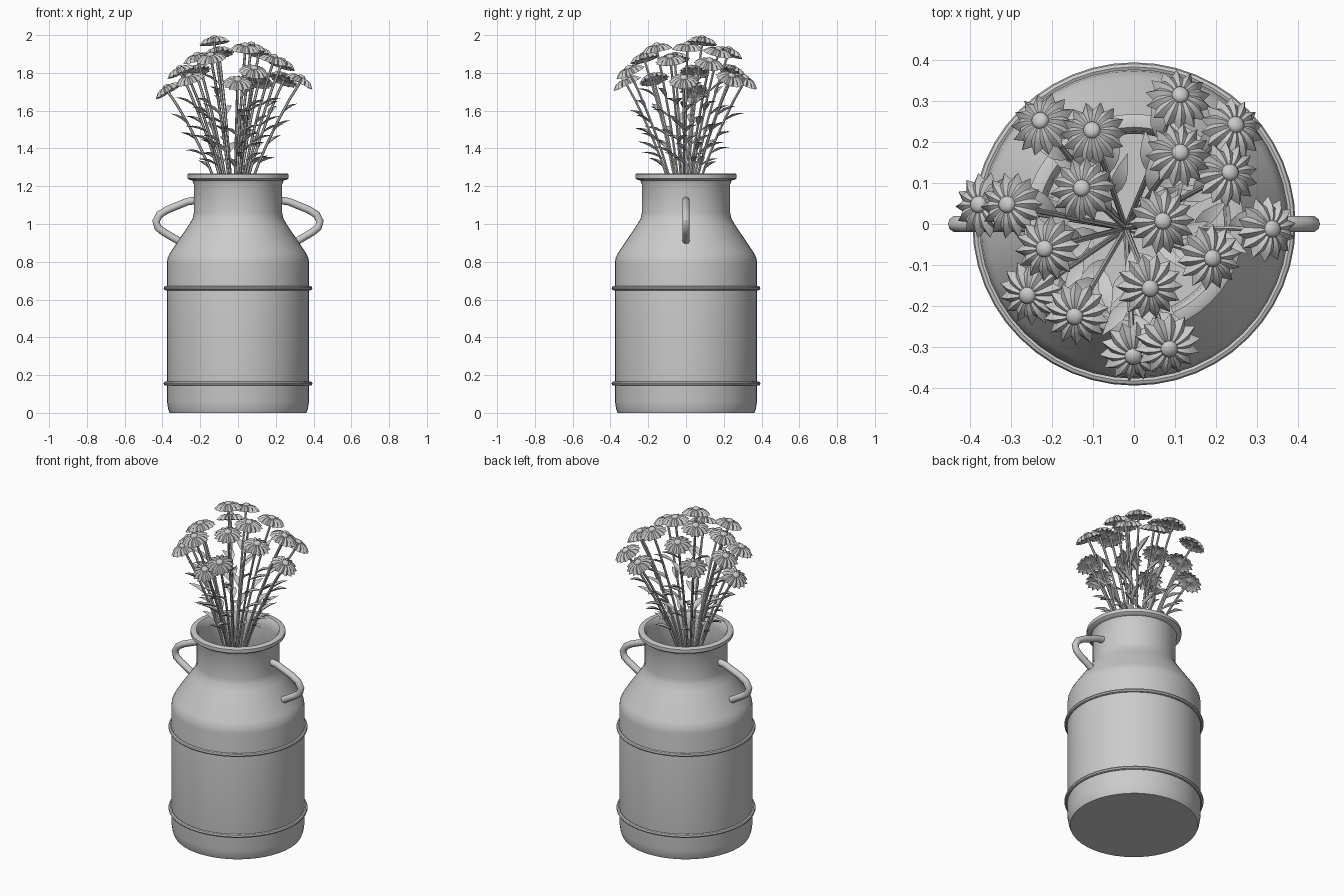
import bpy, bmesh, math, random
from mathutils import Vector

random.seed(4)
cube = bpy.data.objects.get("Cube")
if cube:
    bpy.data.objects.remove(cube)

grey = bpy.data.materials.new("plain grey")
grey.use_nodes = True
COLOR = (0.6, 0.6, 0.6, 1)
grey.diffuse_color = COLOR
grey.node_tree.nodes["Principled BSDF"].inputs["Base Color"].default_value = COLOR


def finish(name, bm, angle=40, recalc=True):
    """Turn a bmesh into a shaded object."""
    if recalc:
        bmesh.ops.recalc_face_normals(bm, faces=bm.faces)
    mesh = bpy.data.meshes.new(name)
    bm.to_mesh(mesh)
    bm.free()
    mesh.materials.append(grey)
    obj = bpy.data.objects.new(name, mesh)
    bpy.context.collection.objects.link(obj)
    bpy.ops.object.select_all(action="DESELECT")
    obj.select_set(True)
    bpy.context.view_layer.objects.active = obj
    bpy.ops.object.shade_smooth_by_angle(angle=math.radians(angle))
    return obj


def lathe(name, profile, closed=False, steps=48):
    """Spin a radius/height profile around the z axis."""
    bm = bmesh.new()
    verts = [bm.verts.new((r, 0, z)) for r, z in profile]
    edges = [bm.edges.new(p) for p in zip(verts, verts[1:])]
    if closed:
        edges.append(bm.edges.new((verts[-1], verts[0])))
    bmesh.ops.spin(bm, geom=verts + edges, cent=(0, 0, 0), axis=(0, 0, 1),
                   angle=math.tau, steps=steps)
    bmesh.ops.remove_doubles(bm, verts=bm.verts, dist=0.0005)
    return finish(name, bm)


def tube(bm, path, radius, sides):
    """Sweep a round section along a path, with closed ends."""
    rings = []
    for i, p in enumerate(path):
        tangent = (path[min(i + 1, len(path) - 1)] - path[max(i - 1, 0)]).normalized()
        u = tangent.cross(Vector((0, 1, 0.01))).normalized()
        v = tangent.cross(u)
        rings.append([bm.verts.new(p + radius * (u * math.cos(a) + v * math.sin(a)))
                      for a in (math.tau * k / sides for k in range(sides))])
    skin(bm, rings)
    bm.faces.new(rings[0])
    bm.faces.new(rings[-1])


def skin(bm, rings):
    """Join neighbouring closed rings with quads."""
    for a, b in zip(rings, rings[1:]):
        for k in range(len(a)):
            j = (k + 1) % len(a)
            bm.faces.new((a[k], a[j], b[j], b[k]))


# Can: outer wall, rolled rim, hollow inside
lathe("can_body", [
    (0, 0), (0.362, 0), (0.37, 0.02), (0.376, 0.06), (0.377, 0.79), (0.373, 0.82),
    (0.358, 0.85), (0.26, 0.995), (0.24, 1.03), (0.234, 1.06), (0.234, 1.21),
    (0.242, 1.23), (0.262, 1.236), (0.268, 1.242), (0.268, 1.263), (0.262, 1.267),
    (0.236, 1.267), (0.226, 1.255), (0.22, 1.21), (0.22, 1.06), (0.245, 0.995),
    (0.345, 0.85), (0.362, 0.79), (0.362, 0.02), (0, 0.02)])

# Two raised hoops
for name, z in (("lower_band", 0.155), ("upper_band", 0.66)):
    lathe(name, [(0.383 + 0.011 * math.cos(a), z + 0.011 * math.sin(a))
                 for a in (math.tau * k / 8 for k in range(8))], closed=True)

# Side handles
loop = [(0.225, 1.125), (0.27, 1.118), (0.375, 1.075), (0.415, 1.05), (0.434, 1.015),
        (0.425, 0.982), (0.395, 0.958), (0.31, 0.908)]
for name, side in (("left_handle", 1), ("right_handle", -1)):
    bm = bmesh.new()
    tube(bm, [Vector((side * x, 0, z)) for x, z in loop], 0.02, 10)
    finish(name, bm)

# Flower head centres
heads = [(-.227, .25, 1.82), (-.102, .227, 1.92), (-.127, .087, 1.978),
         (.112, .312, 1.77), (.246, .24, 1.78), (.112, .173, 1.92),
         (.232, .125, 1.86), (-.376, .047, 1.72), (-.307, .047, 1.82),
         (-.217, -.06, 1.89), (.07, .007, 1.945), (.334, -.012, 1.77),
         (.19, -.083, 1.88), (-.258, -.173, 1.78), (-.144, -.224, 1.89),
         (.039, -.156, 1.94), (-.002, -.32, 1.76), (.085, -.302, 1.82)]
HUB = Vector((-0.02, -0.01, 0.9))
PETALS = 14


def stem_point(head, t):
    """Stem bows outward on its way from the hub to the head."""
    p = HUB.lerp(head, t)
    flat = Vector((head.x - HUB.x, head.y - HUB.y, 0))
    return p - flat * 0.12 * math.sin(math.pi * t)


def add_flower(bm, head, axis):
    """Pleated drooping petal disc with a domed middle and a small calyx."""
    u = axis.cross(Vector((0, 1, 0))).normalized()
    v = axis.cross(u)
    spin = random.random()

    def ring(ridge, valley, z_ridge, z_valley):
        out = []
        for k in range(PETALS * 2):
            a = math.tau * (k + spin) / (PETALS * 2)
            r, z = (valley, z_valley) if k % 2 else (ridge, z_ridge)
            out.append(bm.verts.new(head + r * (u * math.cos(a) + v * math.sin(a)) + z * axis))
        return out

    skin(bm, [ring(.004, .004, -.022, -.022), ring(.02, .02, -.012, -.012),
              ring(.055, .05, -.012, -.016), ring(.082, .062, -.022, -.026),
              ring(.057, .053, .002, -.005), ring(.035, .033, .009, .003),
              ring(.018, .018, .007, .004)])
    dome = [ring(r, r, z, z) for r, z in ((.021, .004), (.02, .012), (.013, .018), (.004, .02))]
    skin(bm, dome)
    bm.faces.new(dome[-1])


def add_leaf(bm, base, out, length, width):
    """Pointed leaf with a creased midrib."""
    side = out.cross(Vector((0, 0, 1))).normalized()
    up = side.cross(out)
    rows = []
    for t, w in ((0, .1), (.25, .75), (.5, 1), (.75, .65), (1, .03)):
        mid = base + out * length * t + up * 0.012 * math.sin(math.pi * t)
        half = side * width * w
        rows.append([bm.verts.new(mid - half + up * .006 * w), bm.verts.new(mid - up * .006 * w),
                     bm.verts.new(mid + half + up * .006 * w), bm.verts.new(mid + up * .003 * w)])
    skin(bm, rows)


stems, flowers, leaves = bmesh.new(), bmesh.new(), bmesh.new()
for n, h in enumerate(heads):
    head = Vector(h)
    tube(stems, [stem_point(head, i / 8) for i in range(8)] + [head - Vector((0, 0, .012))], .007, 6)
    axis = (head - stem_point(head, 0.85)).normalized()
    add_flower(flowers, head, axis)
    heading = math.atan2(head.y - HUB.y, head.x - HUB.x)
    for i in range(4):
        base = stem_point(head, 0.44 + 0.1 * i + 0.02 * (n % 3))
        a = heading + (0.5 if i % 2 else -0.5) + random.uniform(-.25, .25)
        lift = random.uniform(.3, .65)
        out = Vector((math.cos(a), math.sin(a), lift)).normalized()
        add_leaf(leaves, base, out, random.uniform(.1, .13), .018)

finish("flower_stems", stems)
finish("flower_heads", flowers, 50)
finish("stem_leaves", leaves, 35)
